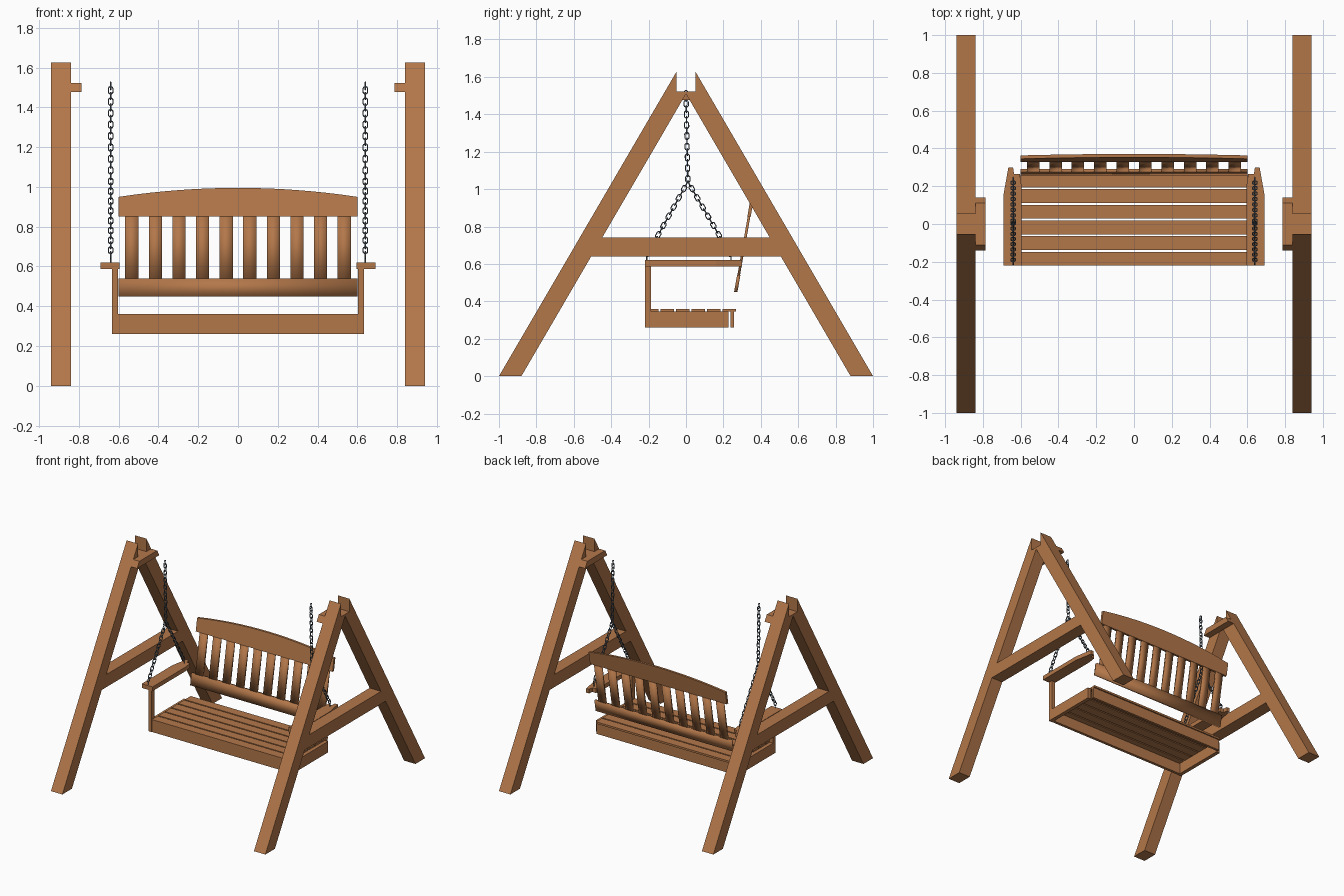
import bpy, bmesh, math
from mathutils import Vector

cube = bpy.data.objects.get("Cube")
if cube:
    bpy.data.objects.remove(cube, do_unlink=True)


def material(name, rgb, rough):
    m = bpy.data.materials.new(name)
    m.use_nodes = True
    m.diffuse_color = (*rgb, 1)
    bsdf = m.node_tree.nodes["Principled BSDF"]
    bsdf.inputs["Base Color"].default_value = (*rgb, 1)
    bsdf.inputs["Roughness"].default_value = rough
    return m


WOOD = material("warm wood", (0.45, 0.185, 0.068), 0.7)
STEEL = material("blue grey steel", (0.1, 0.13, 0.16), 0.5)


def prism(name, profile, axis, lo, hi, lean=0.0, lean_z=0.0, smooth=False):
    """Extrude a 2D profile along an axis; lean shears y with height."""
    bm = bmesh.new()
    rings = []
    for d in (lo, hi):
        ring = []
        for a, b in profile:
            x, y, z = {"x": (d, a, b), "y": (a, d, b), "z": (a, b, d)}[axis]
            ring.append(bm.verts.new((x, y + lean * (z - lean_z), z)))
        rings.append(ring)
    bm.faces.new(rings[0])
    bm.faces.new(rings[1])
    n = len(profile)
    for i in range(n):
        j = (i + 1) % n
        bm.faces.new((rings[0][i], rings[0][j], rings[1][j], rings[1][i]))
    bmesh.ops.recalc_face_normals(bm, faces=bm.faces)
    for face in bm.faces:
        face.smooth = smooth
    mesh = bpy.data.meshes.new(name)
    bm.to_mesh(mesh)
    bm.free()
    mesh.materials.append(WOOD)
    ob = bpy.data.objects.new(name, mesh)
    bpy.context.collection.objects.link(ob)
    return ob


def box(name, x, y, z, **kw):
    return prism(name, [(x[0], z[0]), (x[1], z[0]), (x[1], z[1]), (x[0], z[1])],
                 "y", y[0], y[1], **kw)


def mirror(ob, y=False):
    mod = ob.modifiers.new("mirror", "MIRROR")
    mod.use_axis = (True, y, False)
    return ob


SLOPE = 1.715


def outer(z):
    return 1 - z / SLOPE


def inner(z):
    return 0.88 - z / SLOPE


# A-frames: slanted legs with a notch on top for a beam
NOTCH, NOTCH_Z = 0.052, 1.523
APEX = 0.88 * SLOPE
leg = [(1, 0), (NOTCH, (1 - NOTCH) * SLOPE), (NOTCH, NOTCH_Z),
       (0, NOTCH_Z), (0, APEX), (0.88, 0)]
mirror(prism("frame_leg", leg, "x", 0.84, 0.94), y=True)

# Cross bars between the legs
bar = [(-inner(0.64), 0.64), (inner(0.64), 0.64), (inner(0.74), 0.74), (-inner(0.74), 0.74)]
mirror(prism("frame_cross_bar", bar, "x", 0.84, 0.94))

# Cleats on the inner face near the top
cleat = [(-outer(1.476), 1.476), (outer(1.476), 1.476),
         (outer(NOTCH_Z), NOTCH_Z), (-outer(NOTCH_Z), NOTCH_Z)]
mirror(prism("frame_cleat", cleat, "x", 0.787, 0.84))

# Seat frame and slats
box("seat_front_apron", (-0.603, 0.603), (-0.217, -0.195), (0.26, 0.345))
box("seat_back_apron", (-0.603, 0.603), (0.237, 0.257), (0.26, 0.345))
mirror(box("seat_side_apron", (0.603, 0.633), (-0.22, 0.226), (0.26, 0.347)))
for i in range(6):
    y = -0.22 + i * 0.0828
    box(f"seat_slat_{i + 1}", (-0.602, 0.602), (y, y + 0.073), (0.345, 0.36))

# Arm posts and tapered arm rests
mirror(box("arm_post", (0.603, 0.633), (-0.22, -0.187), (0.347, 0.587)))
arm = [(0.595, -0.22), (0.69, -0.22), (0.69, 0.16), (0.665, 0.3),
       (0.64, 0.3), (0.635, 0.265), (0.605, 0.265), (0.595, 0.2)]
mirror(prism("arm_rest", arm, "z", 0.587, 0.62))

# Leaning backrest: softened lower rail and slats, arched top rail
TILT = {"lean": 0.176, "lean_z": 0.45}
box("back_lower_rail", (-0.6, 0.6), (0.257, 0.275), (0.45, 0.54), smooth=True, **TILT)
for i in range(10):
    x = (i - 4.5) * 0.1187
    box(f"back_slat_{i + 1}", (x - 0.033, x + 0.033), (0.259, 0.273), (0.53, 0.86),
        smooth=True, **TILT)
STEPS = 16
arch = [(-0.6, 0.85), (0.6, 0.85)]
for i in range(STEPS + 1):
    t = 1 - 2 * i / STEPS
    arch.append((0.6 * t, 0.995 - 0.045 * t * t))
prism("back_top_rail", arch, "y", 0.257, 0.275, **TILT)


# Chains: interlocking oval links along straight runs
def add_link(curve, centre, along, across, half_len, half_wid):
    spline = curve.splines.new("POLY")
    spline.use_cyclic_u = True
    count = 12
    spline.points.add(count - 1)
    straight = half_len - half_wid
    for k in range(count):
        a = 2 * math.pi * (k + 0.5) / count
        shift = math.copysign(straight, math.sin(a))
        p = centre + across * half_wid * math.cos(a) + along * (half_wid * math.sin(a) + shift)
        spline.points[k].co = (*p, 1)


def add_run(curve, start, end, pitch=0.029):
    along = (end - start).normalized()
    side = Vector((1, 0, 0))
    other = along.cross(side)
    count = round((end - start).length / pitch)
    for k in range(count):
        centre = start.lerp(end, (k + 0.5) / count)
        add_link(curve, centre, along, other if k % 2 else side, 0.0185, 0.0115)


for label, sx in (("left", 1), ("right", -1)):
    x = 0.64 * sx
    curve = bpy.data.curves.new(f"{label}_chain", "CURVE")
    curve.dimensions = "3D"
    curve.bevel_depth = 0.0034
    curve.bevel_resolution = 1
    curve.materials.append(STEEL)
    join = Vector((x, 0.01, 1.04))
    add_run(curve, Vector((x, 0, 1.5)), join)
    up = Vector((0, 0, 1))
    add_link(curve, Vector((x, 0, 1.508)), up, Vector((0, 1, 0)), 0.02, 0.009)
    for y in (-0.21, 0.24):
        add_run(curve, join, Vector((x, y, 0.645)))
        # Eye bolt into the arm rest
        bolt = curve.splines.new("POLY")
        bolt.points.add(1)
        bolt.points[0].co = (x, y, 0.6, 1)
        bolt.points[1].co = (x, y, 0.65, 1)
    chain = bpy.data.objects.new(f"{label}_chain", curve)
    bpy.context.collection.objects.link(chain)
